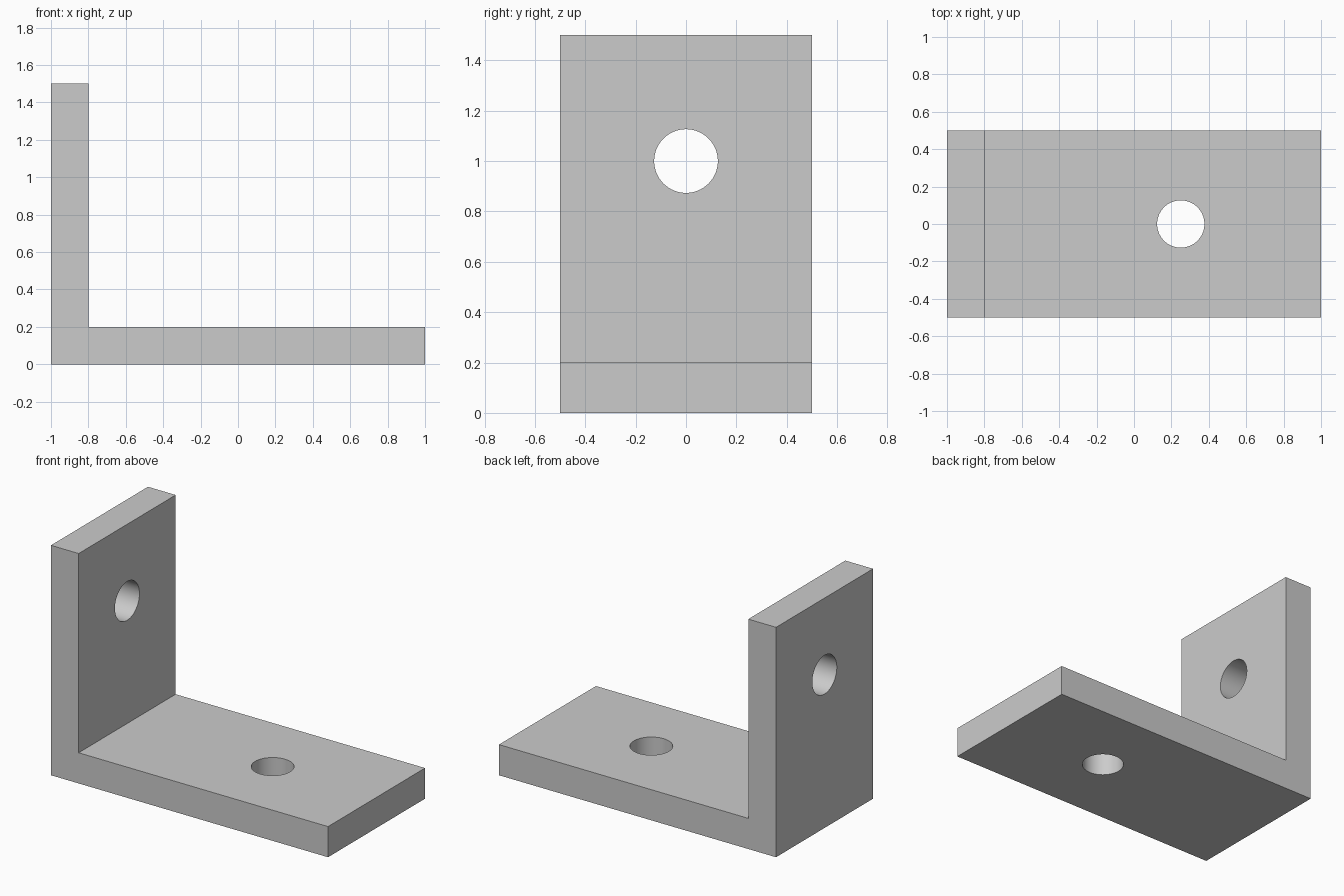
import bpy
import bmesh
import math

cube = bpy.data.objects.get("Cube")
if cube:
    bpy.data.objects.remove(cube, do_unlink=True)

WIDTH, THICK, HEIGHT = 1.0, 0.2, 1.5
HOLE_RADIUS = 0.1265

# Plain grey finish
grey = bpy.data.materials.new("grey_metal")
grey.use_nodes = True
colour = (0.6, 0.6, 0.6, 1.0)
grey.diffuse_color = colour
grey.node_tree.nodes["Principled BSDF"].inputs["Base Color"].default_value = colour

# L-shaped profile extruded along the width
inner = -1 + THICK
profile = [(-1, 0), (1, 0), (1, THICK), (inner, THICK), (inner, HEIGHT), (-1, HEIGHT)]
bm = bmesh.new()
face = bm.faces.new([bm.verts.new((x, -WIDTH / 2, z)) for x, z in profile])
extruded = bmesh.ops.extrude_face_region(bm, geom=[face])["geom"]
bmesh.ops.translate(bm, vec=(0, WIDTH, 0),
                    verts=[v for v in extruded if isinstance(v, bmesh.types.BMVert)])
bmesh.ops.recalc_face_normals(bm, faces=bm.faces[:])
mesh = bpy.data.meshes.new("angle_bracket")
bm.to_mesh(mesh)
bm.free()
bracket = bpy.data.objects.new("angle_bracket", mesh)
bpy.context.collection.objects.link(bracket)
mesh.materials.append(grey)


def drill(name, location, rotation):
    """Cut a round bolt hole through the bracket."""
    bpy.ops.mesh.primitive_cylinder_add(vertices=64, radius=HOLE_RADIUS, depth=THICK * 2,
                                        location=location, rotation=rotation)
    cutter = bpy.context.object
    cutter.name = name
    cutter.data.materials.append(grey)
    bpy.ops.object.select_all(action="DESELECT")
    bpy.context.view_layer.objects.active = bracket
    bracket.select_set(True)
    mod = bracket.modifiers.new(name, "BOOLEAN")
    mod.operation = "DIFFERENCE"
    mod.solver = "EXACT"
    mod.object = cutter
    bpy.ops.object.modifier_apply(modifier=mod.name)
    bpy.data.objects.remove(cutter, do_unlink=True)


# Bolt holes in the base and the upright
drill("base_hole", (0.25, 0, THICK / 2), (0, 0, 0))
drill("upright_hole", (-1 + THICK / 2, 0, 1.0), (0, math.pi / 2, 0))

# Smooth hole walls, sharp outer edges
bpy.ops.object.shade_smooth_by_angle(angle=math.radians(30))
